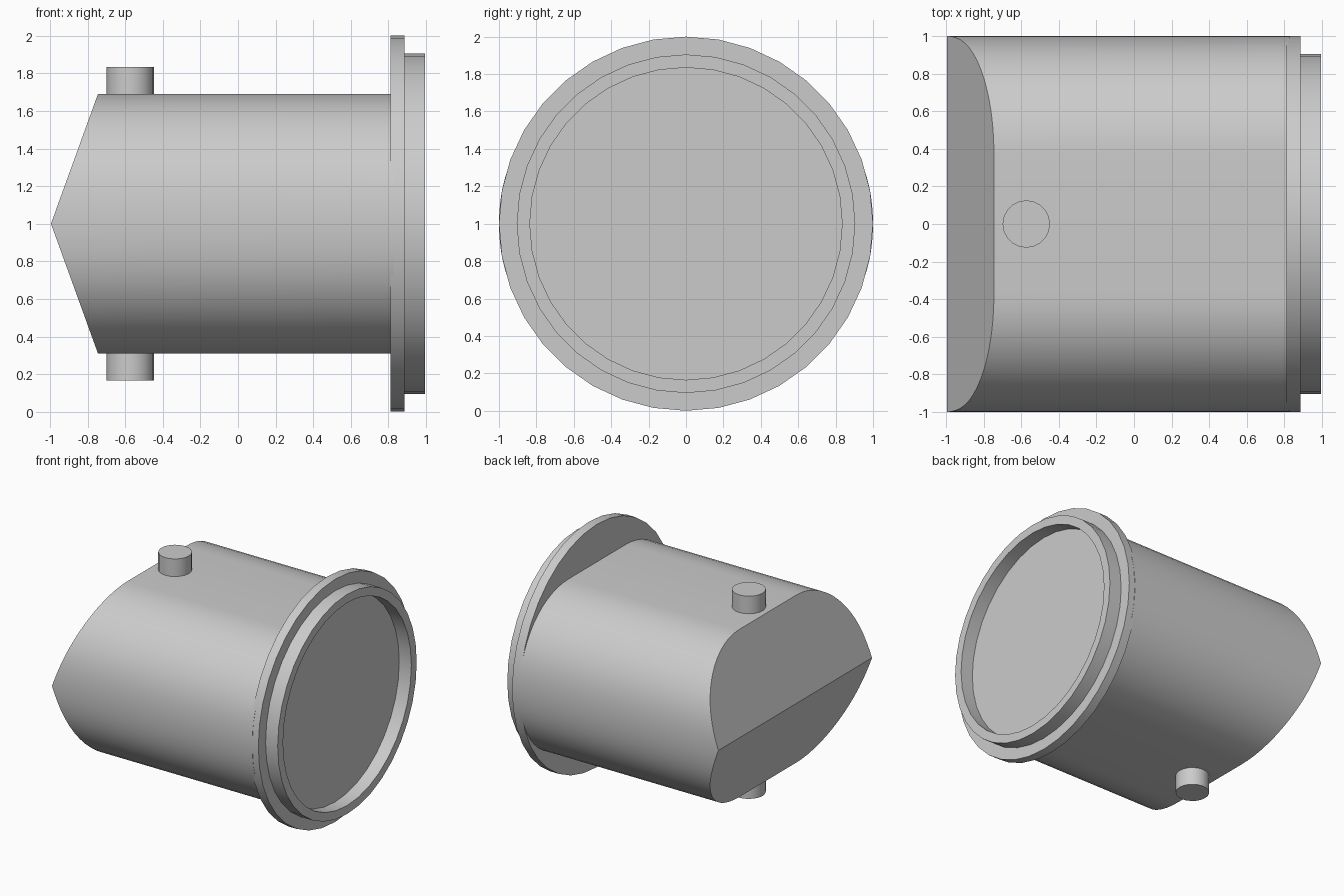
import bpy, bmesh
from math import sin, cos, pi, atan2, sqrt, radians

cube = bpy.data.objects.get("Cube")
if cube:
    bpy.data.objects.remove(cube, do_unlink=True)

grey = bpy.data.materials.new("plain grey")
grey.use_nodes = True
grey.diffuse_color = (0.6, 0.6, 0.6, 1)
grey.node_tree.nodes["Principled BSDF"].inputs["Base Color"].default_value = (0.6, 0.6, 0.6, 1)


def finish(bm, name):
    """Turn a bmesh into a smooth-shaded object with sharp corners kept."""
    bmesh.ops.recalc_face_normals(bm, faces=bm.faces)
    mesh = bpy.data.meshes.new(name)
    bm.to_mesh(mesh)
    bm.free()
    mesh.materials.append(grey)
    obj = bpy.data.objects.new(name, mesh)
    bpy.context.collection.objects.link(obj)
    bpy.ops.object.select_all(action="DESELECT")
    obj.select_set(True)
    bpy.context.view_layer.objects.active = obj
    bpy.ops.object.shade_smooth_by_angle(angle=radians(30))
    return obj


def bridge(bm, a, b):
    n = len(a)
    for i in range(n):
        bm.faces.new((a[i], a[(i + 1) % n], b[(i + 1) % n], b[i]))


# Body section: round sides blending through large fillets into flat top and bottom
HALF_H, FILLET = 0.69, 0.62
fz = HALF_H - FILLET
fy = sqrt((1 - FILLET) ** 2 - fz ** 2)
blend = atan2(fz, fy)
quarter = [(cos(blend * i / 3), sin(blend * i / 3)) for i in range(3)]
for i in range(13):
    a = blend + (pi / 2 - blend) * i / 12
    quarter.append((fy + FILLET * cos(a), fz + FILLET * sin(a)))
upper = quarter + [(-y, z) for y, z in reversed(quarter)]
section = upper + [(-y, -z) for y, z in upper[:-1]][1:]

# Body: prism whose far end is cut to a wedge with a level ridge
bm = bmesh.new()
slope = 0.25 / HALF_H
wedge = [bm.verts.new((-0.995 + slope * abs(z), y, 1 + z)) for y, z in section]
back = [bm.verts.new((0.83, y, 1 + z)) for y, z in section]
bridge(bm, wedge, back)
half = len(upper)
bm.faces.new(wedge[:half])
bm.faces.new(wedge[half - 1:] + wedge[:1])
bm.faces.new(back)
finish(bm, "body")

# Flange with raised rim and recessed end face, turned about the x axis
SIDES = 36
steps = [(0.81, 1), (0.885, 1), (0.885, 0.905), (0.995, 0.905),
         (0.995, 0.835), (0.885, 0.835)]
bm = bmesh.new()
rings = [[bm.verts.new((x, r * cos(2 * pi * i / SIDES), 1 + r * sin(2 * pi * i / SIDES)))
          for i in range(SIDES)] for x, r in steps]
for a, b in zip(rings, rings[1:]):
    bridge(bm, a, b)
bm.faces.new(rings[0])
bm.faces.new(rings[-1])
finish(bm, "end_flange")

# Pegs above and below the body
for name, z in (("top_peg", 1.735), ("bottom_peg", 0.265)):
    bm = bmesh.new()
    bmesh.ops.create_cone(bm, cap_ends=True, segments=20, radius1=0.126,
                          radius2=0.126, depth=0.2)
    bmesh.ops.translate(bm, verts=bm.verts, vec=(-0.573, 0, z))
    finish(bm, name)
